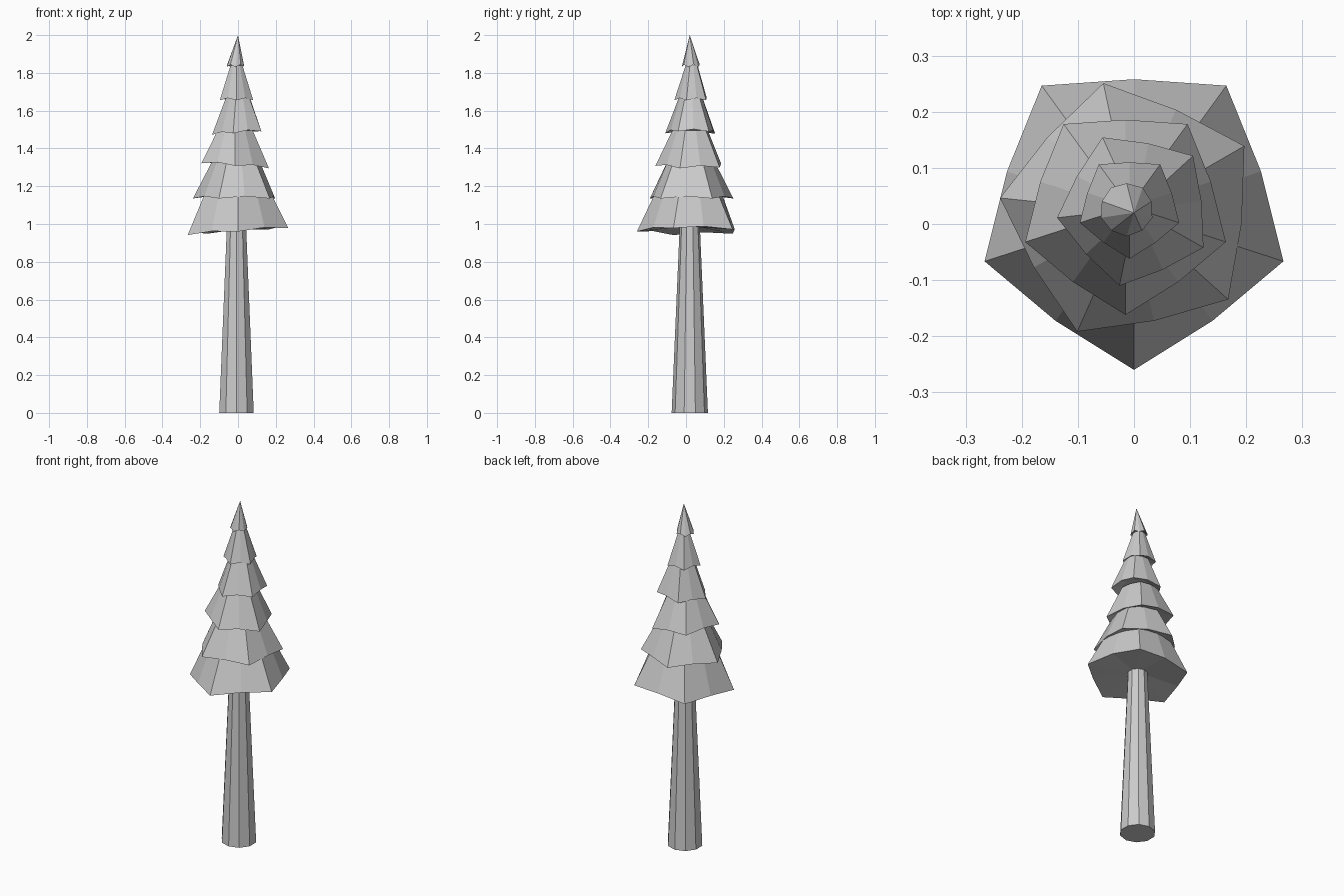
import bpy, bmesh
from math import sin, cos, radians

cube = bpy.data.objects.get("Cube")
if cube:
    bpy.data.objects.remove(cube)

mat = bpy.data.materials.new("plain grey")
mat.use_nodes = True
GREY = (0.6, 0.6, 0.6, 1)
mat.diffuse_color = GREY
mat.node_tree.nodes["Principled BSDF"].inputs["Base Color"].default_value = GREY

SIDES = 10


def ring(bm, centre, radius, z, phase=-90, mid=1.0, tilt=0.0, lift=0.0):
    """Ten points, every second one pulled in by mid and raised by lift."""
    verts = []
    for i in range(SIDES):
        a = radians(phase + i * 360 / SIDES)
        odd = i % 2
        r = radius * (mid if odd else 1)
        x, y = r * cos(a), r * sin(a)
        verts.append(bm.verts.new((centre[0] + x, centre[1] + y, z + tilt * x + lift * odd)))
    return verts


def loft(name, bm, rings, tip=None):
    """Skin the rings bottom to top, closing the bottom and the top or tip."""
    for low, high in zip(rings, rings[1:]):
        for i in range(SIDES):
            j = (i + 1) % SIDES
            bm.faces.new((low[i], low[j], high[j], high[i]))
    bm.faces.new(rings[0][::-1])
    if tip:
        apex = bm.verts.new(tip)
        for i in range(SIDES):
            bm.faces.new((rings[-1][i], rings[-1][(i + 1) % SIDES], apex))
    else:
        bm.faces.new(rings[-1])
    mesh = bpy.data.meshes.new(name)
    bmesh.ops.recalc_face_normals(bm, faces=bm.faces)
    bm.to_mesh(mesh)
    bm.free()
    mesh.materials.append(mat)
    obj = bpy.data.objects.new(name, mesh)
    bpy.context.collection.objects.link(obj)


# Tapered trunk
bm = bmesh.new()
axis = (-0.008, 0.02)
loft("trunk", bm, [ring(bm, axis, 0.096, 0), ring(bm, axis, 0.053, 1.0)])

# Foliage tiers: centre, rim radius, rim height, turn, tilt, neck radius, neck height, inner radius
tiers = [
    ((0, 0.02), 0.28, 0.96, -90, 0.07, 0.185, 1.16, 0.05),
    ((-0.006, 0.022), 0.234, 1.135, 30, 0, 0.135, 1.325, 0.15),
    ((-0.015, 0.026), 0.188, 1.308, -90, -0.075, 0.098, 1.495, 0.11),
    ((0.002, 0.027), 0.14, 1.482, 42.5, 0.07, 0.066, 1.67, 0.08),
    ((-0.008, 0.031), 0.093, 1.655, -90, 0, 0.033, 1.84, 0.05),
    ((-0.013, 0.026), 0.048, 1.832, -90, 0, 0, 2.0, 0.025),
]
for n, (c, r, z, turn, tilt, neck, top, inner) in enumerate(tiers, 1):
    bm = bmesh.new()
    rings = [ring(bm, c, inner, z + 0.025, turn),
             ring(bm, c, r, z, turn, 0.85 if neck else 0.97, tilt, 0.012)]
    if neck:
        rings.append(ring(bm, c, neck, top, turn, 0.92))
    loft(f"foliage_tier_{n}", bm, rings, None if neck else (0, 0.02, top))
